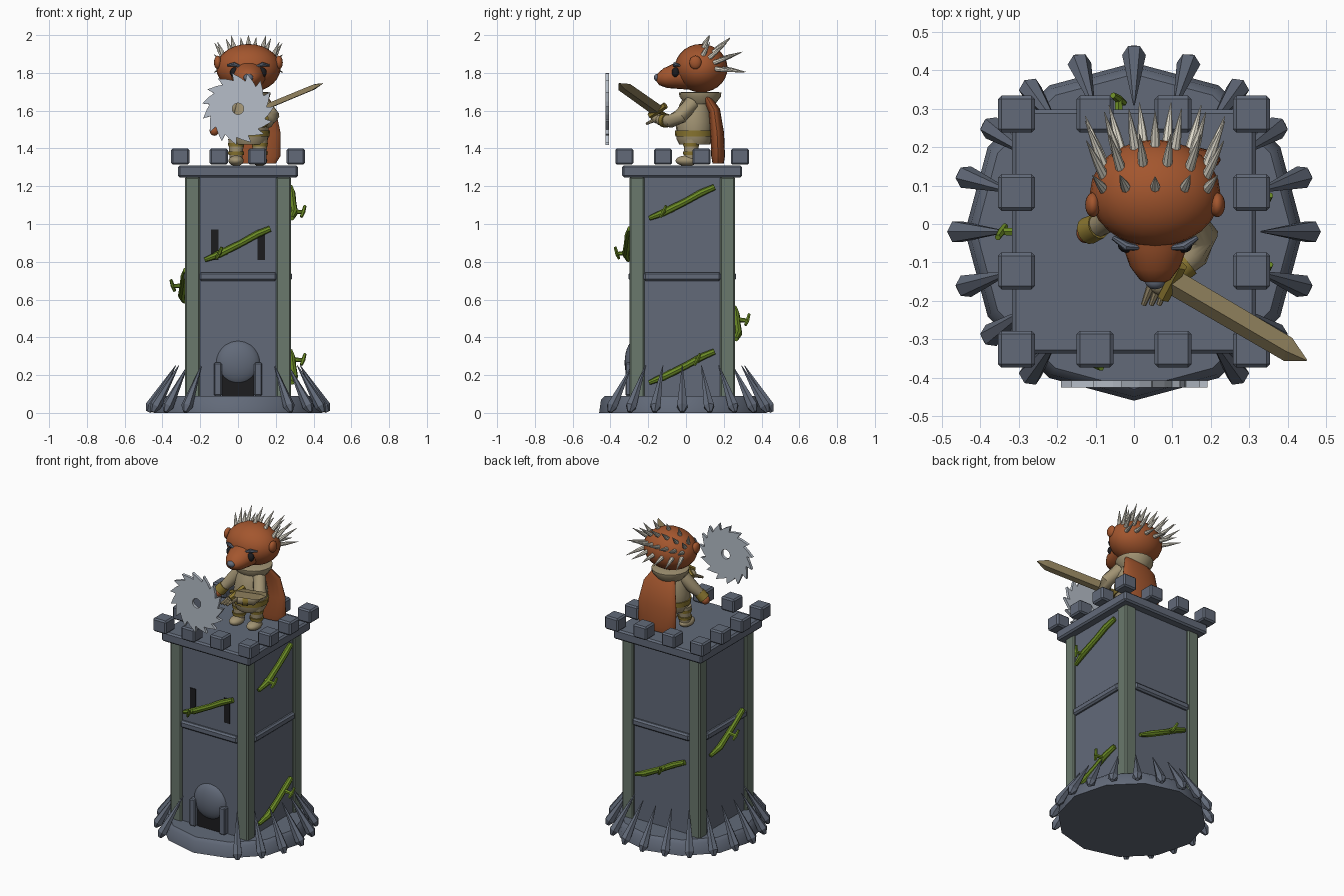
import bpy, bmesh
from math import sin, cos, pi, radians
from mathutils import Vector, Matrix

cube = bpy.data.objects.get("Cube")
if cube:
    bpy.data.objects.remove(cube, do_unlink=True)

CY = -0.02      # tower centre line
HX = 0.055      # character centre line


def material(name, *rgb):
    lin = [((c / 255 + 0.055) / 1.055) ** 2.4 for c in rgb] + [1]
    m = bpy.data.materials.new(name)
    m.use_nodes = True
    m.diffuse_color = lin
    m.node_tree.nodes["Principled BSDF"].inputs["Base Color"].default_value = lin
    return m


SLATE = material("slate stone", 98, 106, 121)
MOSS = material("mossy pillar", 106, 120, 108)
VINE = material("vine green", 108, 140, 38)
RUST = material("rust fur", 163, 86, 46)
TAN = material("tan cloth", 160, 146, 114)
GOLD = material("old gold", 138, 118, 48)
BLADE = material("bronze blade", 140, 125, 90)
BONE = material("bone quill", 226, 221, 206)
STEEL = material("pale steel", 182, 190, 200)
BLACK = material("black", 28, 28, 31)


def finish(bm, name, mat, smooth=False):
    bmesh.ops.recalc_face_normals(bm, faces=bm.faces)
    me = bpy.data.meshes.new(name)
    bm.to_mesh(me)
    bm.free()
    me.materials.append(mat)
    if smooth:
        for p in me.polygons:
            p.use_smooth = True
        me.set_sharp_from_angle(angle=radians(40))
    ob = bpy.data.objects.new(name, me)
    bpy.context.collection.objects.link(ob)
    return ob


def box(name, centre, size, mat, bevel=0):
    bm = bmesh.new()
    bmesh.ops.create_cube(bm, size=1)
    bmesh.ops.scale(bm, vec=size, verts=bm.verts)
    bmesh.ops.translate(bm, vec=centre, verts=bm.verts)
    if bevel:
        bmesh.ops.bevel(bm, geom=bm.edges[:], offset=bevel, segments=1, affect='EDGES')
    return finish(bm, name, mat)


def ball(name, centre, radii, mat):
    bm = bmesh.new()
    bmesh.ops.create_uvsphere(bm, u_segments=24, v_segments=14, radius=1)
    bmesh.ops.scale(bm, vec=radii, verts=bm.verts)
    bmesh.ops.translate(bm, vec=centre, verts=bm.verts)
    return finish(bm, name, mat, True)


def rod(name, pts, radii, mat, sides=12, flat=(1, 1), ref=None):
    """Tube of varying radius through the points."""
    pts = [Vector(p) for p in pts]
    along = (pts[-1] - pts[0]).normalized()
    ref = Vector(ref or ((1, 0, 0) if abs(along.z) > 0.8 else (0, 0, 1)))
    bm = bmesh.new()
    rings = []
    for i, (p, r) in enumerate(zip(pts, radii)):
        t = (pts[min(i + 1, len(pts) - 1)] - pts[max(i - 1, 0)]).normalized()
        u = (ref - t * ref.dot(t)).normalized()
        v = t.cross(u)
        rings.append([bm.verts.new(p + u * (r * flat[0] * cos(2 * pi * k / sides))
                                   + v * (r * flat[1] * sin(2 * pi * k / sides)))
                      for k in range(sides)])
    for a, b in zip(rings, rings[1:]):
        for k in range(sides):
            n = (k + 1) % sides
            bm.faces.new((a[k], a[n], b[n], b[k]))
    bm.faces.new(rings[0])
    bm.faces.new(rings[-1])
    return finish(bm, name, mat, sides > 6)


def on_side(k, x, out, z):
    """Point on tower side k: 0 front, 1 +x, 2 back, 3 -x."""
    return Matrix.Rotation(k * pi / 2, 3, 'Z') @ Vector((x, -out, z)) + Vector((0, CY, 0))


# Round base with a ring of leaning stakes, open at the front
rod("base", [(0, CY, 0), (0, CY, 0.07), (0, CY, 0.09)], [0.44, 0.43, 0.41], SLATE, 12)
for i in range(20):
    if i not in (14, 15, 16):
        d = Vector((cos(i * pi / 10), sin(i * pi / 10), 0))
        path = [d * r + Vector((0, CY, z)) for r, z in ((0.475, 0.005), (0.46, 0.035), (0.33, 0.25))]
        rod("stake", path, [0.012, 0.031, 0.002], SLATE, 6)

# Tower walls, corner pillars and belts
box("tower_wall", (0, CY, 0.66), (0.53, 0.53, 1.18), SLATE)
for k in range(4):
    sx, sy = ((-1, -1), (1, -1), (1, 1), (-1, 1))[k]
    box("corner_pillar", (sx * 0.24, CY + sy * 0.24, 0.665), (0.08, 0.08, 1.17), MOSS, 0.008)
    size = (0.41, 0.04, 0.045) if k % 2 == 0 else (0.04, 0.41, 0.045)
    box("wall_belt", on_side(k, 0, 0.265, 0.722), size, SLATE, 0.01)

# Roof slab and battlements
box("roof_slab", (0, CY, 1.278), (0.635, 0.635, 0.065), SLATE, 0.01)
steps = [-0.306, -0.102, 0.102, 0.306]
for x in steps:
    for y in steps:
        if abs(x) > 0.2 or abs(y) > 0.2:
            box("merlon", (x, CY + y, 1.357), (0.096, 0.096, 0.086), SLATE, 0.009)

# Doorway and window slits
ball("door_dome", on_side(0, 0, 0.25, 0.265), (0.12, 0.055, 0.12), SLATE)
box("door_opening", on_side(0, 0, 0.272, 0.15), (0.17, 0.009, 0.12), BLACK)
for s in (-1, 1):
    box("door_post", on_side(0, s * 0.107, 0.275, 0.178), (0.042, 0.05, 0.175), SLATE, 0.006)
    box("window_slit", on_side(0, s * 0.122, 0.265, 0.89), (0.04, 0.009, 0.16), BLACK)


# Vines: side, low height, position of the twig
for k, z, tw in ((0, 0.81, -0.1), (1, 1.03, -0.1), (1, 0.16, 0.08), (2, 0.39, 0.04), (3, 0.59, 0)):
    path = [on_side(k, u, o, z + h) for u, o, h in
            ((-0.175, 0.285, 0), (-0.1, 0.298, 0.03), (0.02, 0.29, 0.09), (0.1, 0.285, 0.135), (0.17, 0.275, 0.165))]
    rod("vine", path, [0.012, 0.02, 0.018, 0.019, 0.016], VINE, 8)
    zt = z + 0.085 + tw * 0.48
    tip = on_side(k, tw, 0.345, zt - 0.005)
    rod("vine_twig", [on_side(k, tw, 0.28, zt), tip], [0.014, 0.01], VINE, 6)
    for dz in (-0.03, 0.03):
        rod("vine_leaf", [tip, on_side(k, tw + dz / 2, 0.345 + dz / 3, zt + dz)], [0.011, 0.008], VINE, 6)

# Legs and boots
for x in (-0.01, 0.115):
    rod("leg", [(x, 0.025, 1.33), (x, 0.03, 1.45)], [0.032, 0.042], TAN)
    ball("boot", (x, 0.005, 1.335), (0.04, 0.06, 0.028), TAN)
    for z in (1.365, 1.41):
        rod("leg_band", [(x, 0.027, z), (x, 0.027, z + 0.018)], [0.041, 0.043], GOLD)


# Body, belt, collar and cape
def upright(name, rows, mat, x, y, flat=(1, 1)):
    rod(name, [(x, y, z) for z, r in rows], [r for z, r in rows], mat, 20, flat)


upright("body", [(1.42, 0.085), (1.45, 0.1), (1.54, 0.103), (1.63, 0.085), (1.69, 0.05)], TAN, 0.06, 0.045, (1, 0.95))
upright("belt", [(1.463, 0.107), (1.495, 0.109)], GOLD, 0.06, 0.045, (1, 0.95))
upright("collar", [(1.635, 0.08), (1.675, 0.11), (1.695, 0.112), (1.7, 0.09)], TAN, 0.06, 0.075)
rod("cape", [(0.08, 0.11, 1.67), (0.085, 0.15, 1.6), (0.09, 0.165, 1.48), (0.09, 0.17, 1.36), (0.09, 0.17, 1.32)],
    [0.08, 0.115, 0.135, 0.135, 0.11], RUST, 20, (1, 0.27))

# Right arm hanging, left arm reaching forward to the sword
rod("right_arm", [(-0.01, 0.04, 1.64), (-0.06, 0.02, 1.58), (-0.1, -0.01, 1.53)], [0.04, 0.038, 0.028], TAN)
rod("right_cuff", [(-0.092, -0.005, 1.54), (-0.12, -0.018, 1.505)], [0.034, 0.036], GOLD)
ball("right_hand", (-0.125, -0.022, 1.495), (0.025, 0.028, 0.028), RUST)
rod("left_arm", [(0.13, 0.03, 1.64), (0.18, -0.03, 1.57), (0.16, -0.08, 1.545), (0.09, -0.14, 1.55)],
    [0.04, 0.04, 0.036, 0.027], TAN)
rod("left_cuff", [(0.14, -0.1, 1.547), (0.115, -0.12, 1.548)], [0.037, 0.036], GOLD)
ball("left_hand", (0.07, -0.15, 1.56), (0.032, 0.035, 0.028), TAN)
for dx in (-0.02, 0, 0.02):
    rod("finger", [(0.065 + dx, -0.16, 1.555), (0.045 + dx, -0.21, 1.53)], [0.012, 0.007], TAN, 8)

# Sword
hilt, tip = Vector((0.1, -0.15, 1.6)), Vector((0.45, -0.355, 1.745))
wide = Vector((0.4, 0.75, 0.5)).normalized()
rod("sword_blade", [hilt, hilt.lerp(tip, 0.86), tip], [0.038, 0.036, 0.002], BLADE, 4, (1, 0.4), wide)
rod("sword_guard", [hilt - wide * 0.055, hilt + wide * 0.055], [0.018, 0.018], GOLD, 6)
rod("sword_grip", [hilt, hilt.lerp(tip, -0.2)], [0.013, 0.015], GOLD, 8)

# Toothed disc with a centre hole
bm = bmesh.new()
teeth, step = 15, 2 * pi / 15
outline = [(r, (i + f) * step) for i in range(teeth) for r, f in ((0.148, 0), (0.165, 0.55), (0.192, 1.15))]
n = len(outline)
layers = []
for y in (-0.426, -0.408):
    for ring in (outline, [(0.03, 2 * pi * i / n) for i in range(n)]):
        layers.append([bm.verts.new((r * cos(a), y, 1.61 + r * sin(a))) for r, a in ring])
for a, b in ((0, 1), (1, 3), (3, 2), (2, 0)):
    for i in range(n):
        j = (i + 1) % n
        bm.faces.new((layers[a][i], layers[a][j], layers[b][j], layers[b][i]))
finish(bm, "saw_disc", STEEL)

# Head, snout and face
centre, radii = Vector((HX, 0.08, 1.825)), Vector((0.17, 0.14, 0.128))
ball("head", centre, radii, RUST)
rod("snout", [(HX, 0.02, 1.79), (HX, -0.06, 1.782), (HX, -0.11, 1.772), (HX, -0.145, 1.766), (HX, -0.158, 1.765)],
    [0.1, 0.083, 0.066, 0.04, 0.012], RUST, 20, (0.8, 1))
ball("nose", (HX, -0.15, 1.775), (0.026, 0.02, 0.02), SLATE)
for s in (-1, 1):
    ball("eye", (HX + s * 0.073, -0.055, 1.802), (0.024, 0.02, 0.027), BLACK)
    rod("eyebrow", [(HX + s * 0.04, -0.062, 1.832), (HX + s * 0.075, -0.058, 1.845), (HX + s * 0.11, -0.035, 1.84)],
        [0.006, 0.012, 0.006], SLATE, 8)
    ball("ear", (HX + s * 0.162, 0.05, 1.855), (0.02, 0.032, 0.036), RUST)

# Quills fanned over the crown and back of the head
for base, lean, length, count in ((85, 62, 0.068, 5), (55, 40, 0.1, 6), (25, 20, 0.105, 7), (-2, -8, 0.105, 6)):
    e, l = radians(base), radians(lean)
    for i in range(count):
        a = radians(-58 + 116 * i / (count - 1))
        root = centre + 0.9 * radii * Vector((sin(a), cos(e) * cos(a), sin(e) * cos(a)))
        aim = Vector((0.45 * sin(a), cos(l), sin(l))).normalized()
        reach = length * (1 + 0.45 * abs(sin(a)))
        rod("quill", [root, root + aim * reach * 0.4, root + aim * reach], [0.014, 0.011, 0.001], BONE, 8)
